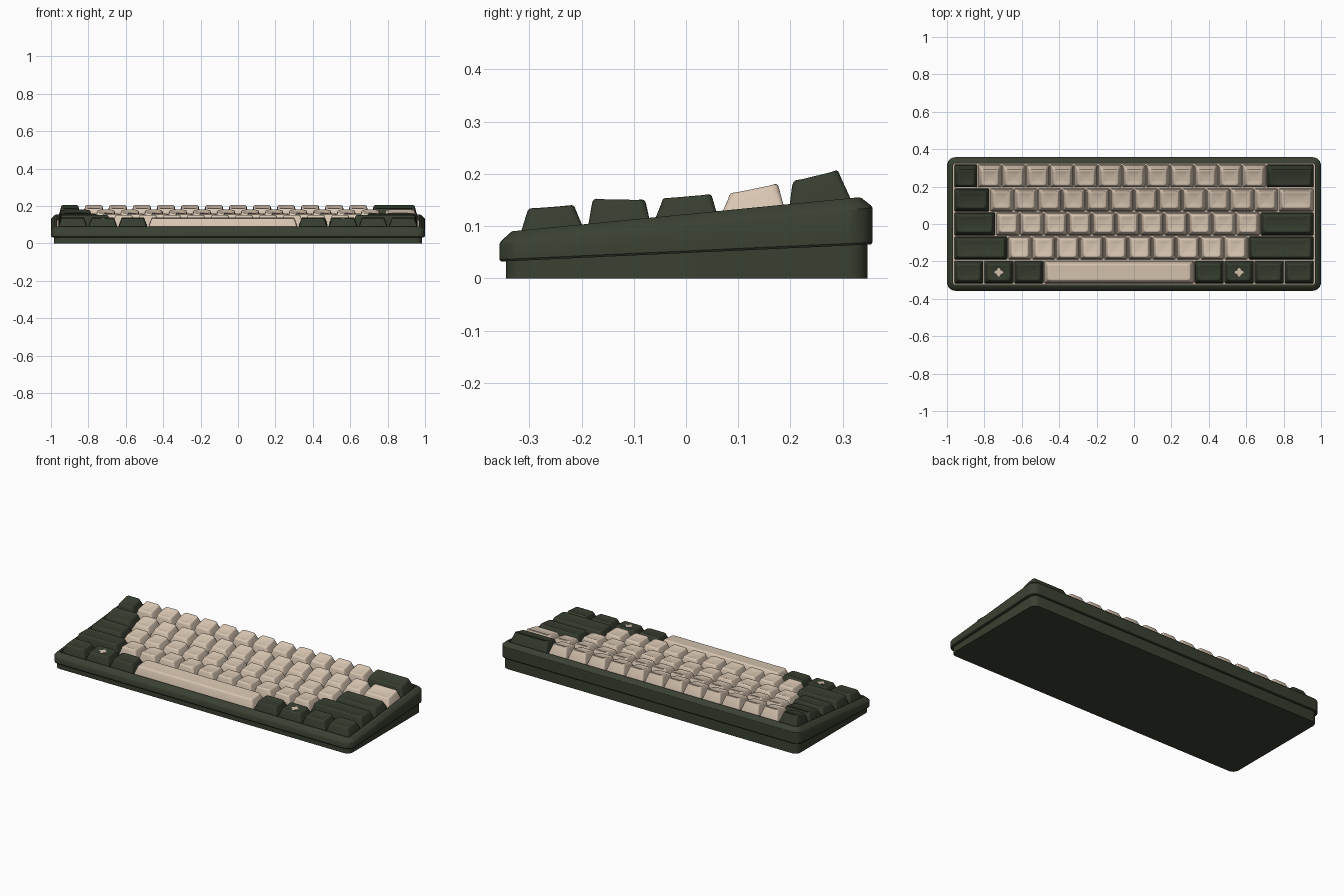
import bpy, bmesh, math

if "Cube" in bpy.data.objects:
    bpy.data.objects.remove(bpy.data.objects["Cube"])


def material(name, rgb):
    m = bpy.data.materials.new(name)
    m.diffuse_color = (*rgb, 1)
    m.use_nodes = True
    m.node_tree.nodes["Principled BSDF"].inputs["Base Color"].default_value = m.diffuse_color
    return m


CREAM = material("cream", (0.70, 0.57, 0.45))
GREEN = material("dark_green", (0.042, 0.052, 0.032))
KEYGREEN = material("key_green", (0.038, 0.047, 0.029))


def ring(cx, cy, hx, hy, r, zf, n=4):
    """Rounded rectangle whose height follows zf(y)."""
    pts = []
    for k, (sx, sy) in enumerate([(1, 1), (-1, 1), (-1, -1), (1, -1)]):
        for i in range(n + 1):
            a = math.pi / 2 * (k + i / n)
            x = cx + sx * (hx - r) + r * math.cos(a)
            y = cy + sy * (hy - r) + r * math.sin(a)
            pts.append((x, y, zf(y)))
    return pts


def loft(name, rings, mat):
    """Skin a stack of equal rings and close both ends."""
    bm = bmesh.new()
    vs = [[bm.verts.new(p) for p in rg] for rg in rings]
    n = len(vs[0])
    for a, b in zip(vs, vs[1:]):
        for i in range(n):
            j = (i + 1) % n
            bm.faces.new((a[i], a[j], b[j], b[i]))
    bm.faces.new(vs[0][::-1])
    bm.faces.new(vs[-1])
    bmesh.ops.recalc_face_normals(bm, faces=bm.faces[:])
    me = bpy.data.meshes.new(name)
    bm.to_mesh(me)
    bm.free()
    me.materials.append(mat)
    ob = bpy.data.objects.new(name, me)
    bpy.context.collection.objects.link(ob)
    return ob


# sloping planes of the case
def seam(y): return 0.0485 + 0.0462 * y
def shoulder(y): return 0.1025 + 0.0966 * y
def rim(y): return 0.1227 + 0.098 * y
def floor(y): return rim(y) - 0.03


# lower case
loft("case_base", [ring(0, 0.001, 0.985, 0.346, 0.035, lambda y: 0),
                   ring(0, 0.001, 0.985, 0.346, 0.035, lambda y: seam(y) + 0.004)], GREEN)

# upper case with chamfered rim and open well
loft("case_top", [
    ring(0, 0, 0.975, 0.335, 0.03, seam, 6),
    ring(0, 0, 0.997, 0.354, 0.042, seam, 6),
    ring(0, 0, 1.0, 0.357, 0.045, lambda y: seam(y) + 0.004, 6),
    ring(0, 0, 1.0, 0.357, 0.045, lambda y: shoulder(y) - 0.002, 6),
    ring(0, 0, 0.997, 0.354, 0.043, lambda y: shoulder(y) + 0.003, 6),
    ring(0, 0, 0.980, 0.336, 0.03, lambda y: rim(y) - 0.002, 6),
    ring(0, 0, 0.976, 0.332, 0.026, rim, 6),
    ring(0, 0, 0.967, 0.324, 0.008, rim, 6),
    ring(0, 0, 0.967, 0.324, 0.008, lambda y: floor(y) - 0.003, 6)], GREEN)

# switch plate under the keys
loft("switch_plate", [ring(0, 0, 0.9665, 0.3235, 0.008, lambda y: floor(y) - 0.002),
                      ring(0, 0, 0.9665, 0.3235, 0.008, floor)], CREAM)

U = 0.1285          # one key unit
# per row: base centre y, top front y, top back y, top front z, top back z
ROWS = [(0.257, 0.205, 0.292, 0.187, 0.208),
        (0.1285, 0.083, 0.176, 0.163, 0.182),
        (0.0, -0.045, 0.049, 0.154, 0.162),
        (-0.1285, -0.178, -0.078, 0.153, 0.151),
        (-0.257, -0.303, -0.213, 0.134, 0.141)]
# key widths in units, and which of them are cream
LAYOUT = [([1] * 13 + [2], range(1, 13)),
          ([1.5] + [1] * 12 + [1.5], range(1, 14)),
          ([1.75] + [1] * 11 + [2.25], range(1, 12)),
          ([2.25] + [1] * 10 + [2.75], range(1, 11)),
          ([1.25] * 3 + [6.25] + [1.25] * 4, [3])]


def keycap(name, x, width, row, mat, dish):
    cy, y0, y1, z0, z1 = row
    ty, hy = (y0 + y1) / 2, (y1 - y0) / 2
    bx = width * U / 2 - 0.003
    hx = bx - 0.017

    def top(drop):
        def f(y):
            t = (y - ty) / hy
            return z0 + (z1 - z0) * (t + 1) / 2 - 0.002 * max(0, 1 - t * t) - drop
        return f
    rings = [ring(x, cy, bx, 0.0605, 0.006, lambda y: floor(y) + 0.004),
             ring(x, cy, bx - 0.003, 0.0585, 0.008, lambda y: rim(y) - 0.002),
             ring(x, ty, hx + 0.003, hy + 0.002, 0.014, top(0.010)),
             ring(x, ty, hx + 0.001, hy, 0.014, top(0.004)),
             ring(x, ty, hx - 0.002, hy - 0.003, 0.013, top(0.001)),
             ring(x, ty, hx - 0.005, hy - 0.006, 0.012, top(0))]
    # dished top
    for f in (0.65, 0.4, 0.15):
        d = hy * (1 - f)
        rings.append(ring(x, ty, hx - d, hy - d, 0.010 * f, top(dish * (1 - f * f))))
    loft(name, rings, mat)


def flower(name, x, row):
    """Thin four-lobed inlay on a key top."""
    _, y0, y1, z0, z1 = row
    ty, slope = (y0 + y1) / 2, (z1 - z0) / (y1 - y0)
    rings = []
    for dz in (-0.008, -0.0035):
        rg = []
        for i in range(24):
            a = 2 * math.pi * i / 24
            r = 0.019 + 0.005 * math.cos(4 * a)
            yy = r * math.sin(a)
            rg.append((x + r * math.cos(a), ty + yy, (z0 + z1) / 2 + slope * yy + dz))
        rings.append(rg)
    loft(name, rings, CREAM)


# all five rows of keys
for r, (widths, cream) in enumerate(LAYOUT):
    x = -7.5 * U
    for k, w in enumerate(widths):
        cx = x + w * U / 2
        name = "space_bar" if w > 6 else f"key_row{r + 1}_{k + 1}"
        keycap(name, cx, w, ROWS[r], CREAM if k in cream else KEYGREEN,
               -0.001 if w > 6 else 0.004)
        if r == 4 and k in (1, 5):
            flower(f"flower_inlay_{k}", cx, ROWS[r])
        x += w * U

# smooth shading, sharp edges kept
for ob in bpy.context.scene.objects:
    ob.select_set(True)
    bpy.context.view_layer.objects.active = ob
bpy.ops.object.shade_smooth_by_angle(angle=math.radians(32))
